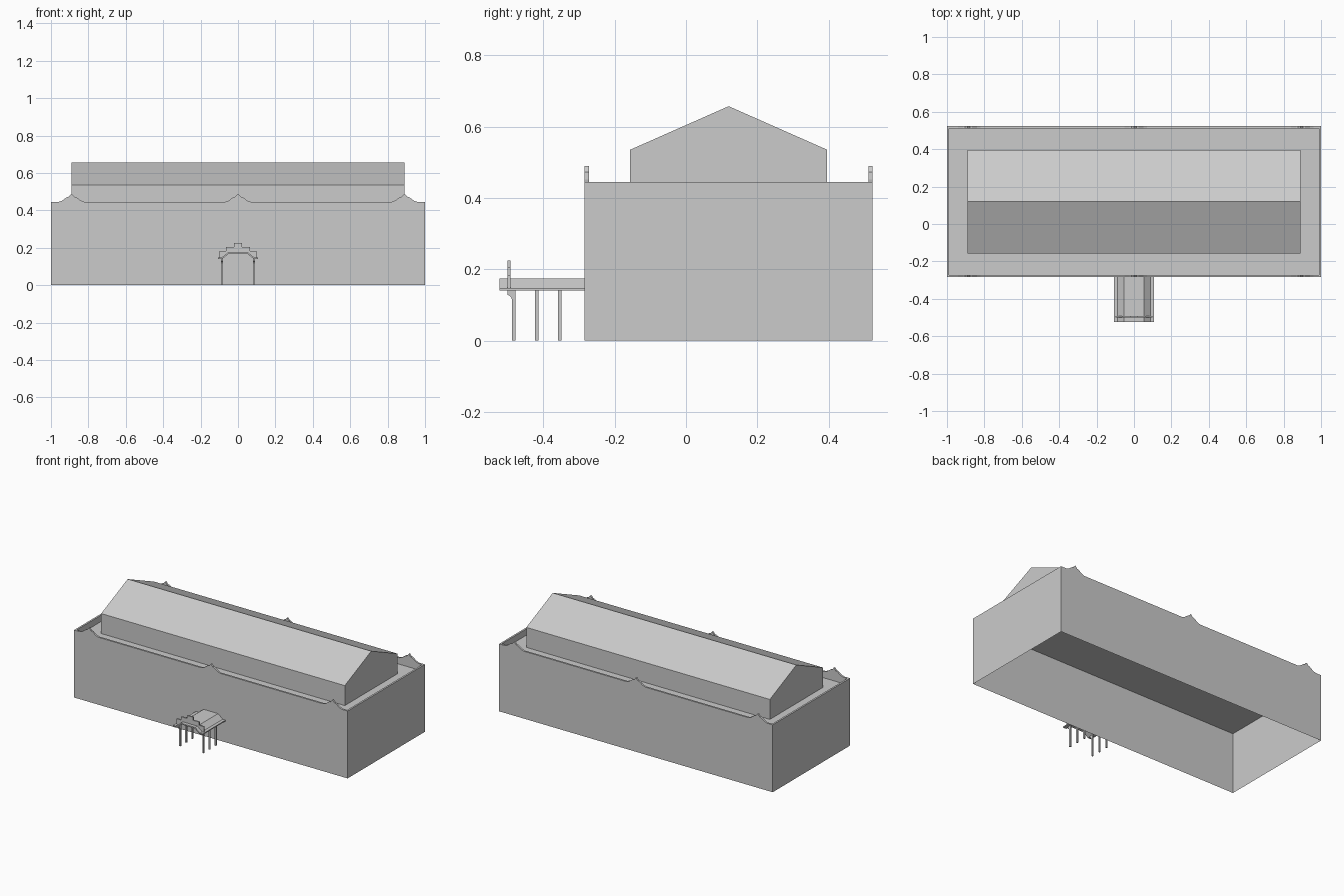
import bpy, bmesh
from mathutils import Vector

if "Cube" in bpy.data.objects:
    bpy.data.objects.remove(bpy.data.objects["Cube"])

YF, YB = -0.284, 0.523          # front and back of the hall
YC = (YF + YB) / 2
TOP, DECK, T = 0.445, 0.403, 0.012


def finish(name, bm):
    mesh = bpy.data.meshes.new(name)
    bm.to_mesh(mesh)
    bm.free()
    obj = bpy.data.objects.new(name, mesh)
    bpy.context.collection.objects.link(obj)
    return obj


def face(bm, pts, facing):
    """Add one face whose normal looks along 'facing'."""
    f = bm.faces.new([bm.verts.new(p) for p in pts])
    f.normal_update()
    if f.normal.dot(Vector(facing)) < 0:
        f.normal_flip()


def prism(name, profile, axis, a, b):
    """Extrude a profile along x (profile = y,z) or y (profile = x,z)."""
    bm = bmesh.new()
    at = (lambda p, d: (d, p[0], p[1])) if axis == 'x' else (lambda p, d: (p[0], d, p[1]))
    f = bm.faces.new([bm.verts.new(at(p, a)) for p in profile])
    ext = bmesh.ops.extrude_face_region(bm, geom=[f], use_keep_orig=True)
    move = Vector((b - a, 0, 0)) if axis == 'x' else Vector((0, b - a, 0))
    bmesh.ops.translate(bm, vec=move, verts=[v for v in ext['geom'] if isinstance(v, bmesh.types.BMVert)])
    bmesh.ops.recalc_face_normals(bm, faces=bm.faces)
    return finish(name, bm)


def mirrored(half):
    """Right half of an x,z outline, centre outward, made symmetric."""
    return [(-x, z) for x, z in reversed(half) if x > 0] + half


# Hall walls: open at the bottom, with parapet and sunken roof deck
bump = mirrored([(0, 0.49), (0.014, 0.473), (0.024, 0.471), (0.05, 0.452), (0.07, TOP)])
crest = [(-1, TOP)] + [(c + x, z) for c in (-0.89, 0, 0.89) for x, z in bump] + [(1, TOP)]
bm = bmesh.new()
for y, s in ((YF, -1), (YB, 1)):
    yi = y - s * T
    face(bm, [(-1, y, 0)] + [(x, y, z) for x, z in crest] + [(1, y, 0)], (0, s, 0))
    face(bm, [(-1, yi, DECK)] + [(x, yi, z) for x, z in crest] + [(1, yi, DECK)], (0, -s, 0))
    for (x0, z0), (x1, z1) in zip(crest, crest[1:]):
        face(bm, [(x0, y, z0), (x1, y, z1), (x1, yi, z1), (x0, yi, z0)], (0, 0, 1))
for s in (-1, 1):
    xi = s * (1 - T)
    face(bm, [(s, YF, 0), (s, YB, 0), (s, YB, TOP), (s, YF, TOP)], (s, 0, 0))
    face(bm, [(xi, YF + T, DECK), (xi, YB - T, DECK), (xi, YB - T, TOP), (xi, YF + T, TOP)], (-s, 0, 0))
    face(bm, [(s, YF + T, TOP), (s, YB - T, TOP), (xi, YB - T, TOP), (xi, YF + T, TOP)], (0, 0, 1))
face(bm, [(-1, YF, DECK), (1, YF, DECK), (1, YB, DECK), (-1, YB, DECK)], (0, 0, 1))
bmesh.ops.remove_doubles(bm, verts=bm.verts, dist=1e-5)
finish("hall_walls", bm)

# Gabled upper storey
w = 0.276
prism("gabled_upper_storey", [(YC - w, DECK), (YC + w, DECK), (YC + w, 0.535),
                              (YC, 0.657), (YC - w, 0.535)], 'x', -0.89, 0.89)

# Entrance canopy roof: thin mansard shell
outer = [(-0.108, 0.14), (-0.108, 0.147), (-0.088, 0.147), (-0.053, 0.175),
         (0.053, 0.175), (0.088, 0.147), (0.108, 0.147), (0.108, 0.14)]
inner = [(0.084, 0.14), (0.05, 0.167), (-0.05, 0.167), (-0.084, 0.14)]
prism("canopy_roof", outer + inner, 'y', -0.523, YF)

# Stepped gable board across the canopy front
steps = mirrored([(0.022, 0.225), (0.022, 0.205), (0.065, 0.205), (0.065, 0.183),
                  (0.1, 0.183), (0.1, 0.14)])
prism("canopy_stepped_board", steps + inner, 'y', -0.5, -0.491)

# Canopy posts and the front brackets
for side, s in (("left", -1), ("right", 1)):
    x0, x1 = s * 0.085 - 0.005, s * 0.085 + 0.005
    for i, y in enumerate((-0.482, -0.418, -0.354)):
        prism(f"canopy_post_{side}_{i + 1}",
              [(y - 0.005, 0), (y + 0.005, 0), (y + 0.005, 0.142), (y - 0.005, 0.142)], 'x', x0, x1)
    prism(f"canopy_bracket_{side}",
          [(-0.487, 0.112), (-0.489, 0.12), (-0.494, 0.126), (-0.5, 0.129), (-0.5, 0.141), (-0.487, 0.141)],
          'x', x0, x1)
